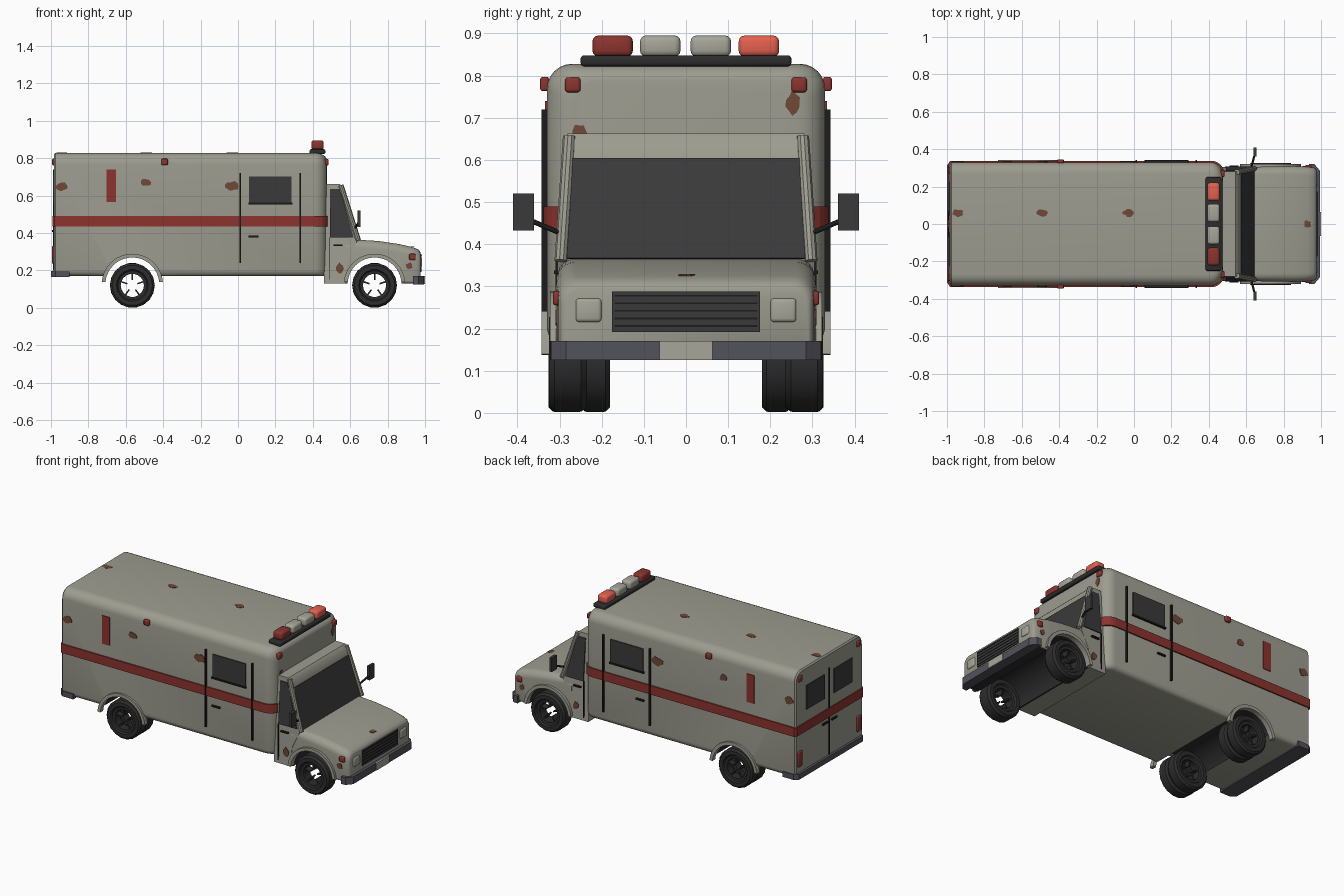
import bpy, bmesh, math, random
from mathutils import Vector

if "Cube" in bpy.data.objects:
    bpy.data.objects.remove(bpy.data.objects["Cube"])

random.seed(4)

def mat(name, *c):
    m = bpy.data.materials.new(name)
    m.diffuse_color = (*c, 1)
    m.use_nodes = True
    m.node_tree.nodes["Principled BSDF"].inputs["Base Color"].default_value = m.diffuse_color
    return m

BODY = mat("body_grey", .34, .335, .28)
LENS = mat("pale_lens", .38, .38, .32)
RED = mat("dark_red", .26, .034, .027)
BRIGHT = mat("bright_red", .78, .12, .08)
GLASS = mat("dark_glass", .042, .042, .042)
TYRE = mat("tyre_black", .026, .026, .027)
STEEL = mat("bumper_steel", .085, .085, .105)
RUST = mat("rust_brown", .16, .065, .035)
TRIM = mat("black_trim", .012, .012, .012)

def finish(name, bm, *mats):
    bmesh.ops.recalc_face_normals(bm, faces=bm.faces)
    me = bpy.data.meshes.new(name)
    bm.to_mesh(me)
    bm.free()
    ob = bpy.data.objects.new(name, me)
    bpy.context.collection.objects.link(ob)
    for m in mats:
        me.materials.append(m)
    return ob

def smooth(ob, angle=35):
    bpy.ops.object.select_all(action='DESELECT')
    ob.select_set(True)
    bpy.context.view_layer.objects.active = ob
    bpy.ops.object.shade_smooth_by_angle(angle=math.radians(angle))

def loft(name, rings, *mats, closed=False):
    bm = bmesh.new()
    vs = [[bm.verts.new(p) for p in r] for r in rings]
    n = len(vs[0])
    for a, b in zip(vs, vs[1:] + vs[:1] if closed else vs[1:]):
        for i in range(n):
            bm.faces.new((a[i], a[(i + 1) % n], b[(i + 1) % n], b[i]))
    if not closed:
        bm.faces.new(vs[0])
        bm.faces.new(vs[-1])
    return finish(name, bm, *mats)

def prism(name, pts, axis, a, b, *mats):
    put = {'x': lambda p, t: (t, p[0], p[1]), 'y': lambda p, t: (p[0], t, p[1]),
           'z': lambda p, t: (p[0], p[1], t)}[axis]
    return loft(name, [[put(p, t) for p in pts] for t in (a, b)], *mats)

def box(name, x, y, z, m, bevel=0):
    bm = bmesh.new()
    bmesh.ops.create_cube(bm, size=1)
    for v in bm.verts:
        v.co = [(r[0] + r[1]) / 2 + c * abs(r[1] - r[0]) for r, c in zip((x, y, z), v.co)]
    if bevel:
        bmesh.ops.bevel(bm, geom=bm.edges[:], offset=bevel, segments=3, profile=.5, affect='EDGES')
    ob = finish(name, bm, m)
    if bevel:
        smooth(ob)
    return ob

def rod(name, p, q, r, m):
    p, q = Vector(p), Vector(q)
    bm = bmesh.new()
    bmesh.ops.create_cone(bm, cap_ends=True, segments=10, radius1=r, radius2=r, depth=(q - p).length)
    rot = (q - p).to_track_quat('Z', 'Y')
    for v in bm.verts:
        v.co = rot @ v.co + (p + q) / 2
    ob = finish(name, bm, m)
    smooth(ob)

def arc(cx, cz, r, a0, a1, n):
    return [(cx + r * math.cos(math.radians(a0 + (a1 - a0) * i / n)),
             cz + r * math.sin(math.radians(a0 + (a1 - a0) * i / n))) for i in range(n + 1)]

def section(x, hw, zb, zt, rt, rb):
    pts = (arc(hw - rt, zt - rt, rt, 0, 90, 6) + arc(rt - hw, zt - rt, rt, 90, 180, 6)
           + arc(rb - hw, zb + rb, rb, 180, 270, 3) + arc(hw - rb, zb + rb, rb, 270, 360, 3))
    return [(x, y, z) for y, z in pts]

def cut_arch(ob, cx, dark_floor=False):
    # wheel channel right across the vehicle, lined in black
    cutter = prism("arch_cutter", arc(cx, .125, .145, 0, 350, 35), 'y', -.5, .5, TYRE)
    cutter.hide_render = True
    mod = ob.modifiers.new("arch", 'BOOLEAN')
    mod.operation, mod.solver, mod.object = 'DIFFERENCE', 'EXACT', cutter
    bpy.context.view_layer.objects.active = ob
    bpy.ops.object.modifier_apply(modifier="arch")
    bpy.data.objects.remove(cutter)
    for f in ob.data.polygons:
        c = f.center
        lining = math.hypot(c.x - cx, c.z - .125) < .1465 and abs(f.normal.y) < .3
        f.material_index = int(lining or (dark_floor and f.normal.z < -.9))
    smooth(ob)

FRONT, REAR = .73, -.565

# rear box body with rounded roof edges and rounded front corners
rings = [section(-.985, .322, .178, .82, .055, .03), section(-.977, .33, .17, .828, .06, .03)]
for i in range(7):
    a = math.radians(15 * i)
    d = .065 * (1 - math.cos(a))
    rings.append(section(.41 + .065 * math.sin(a), .33 - d, .17, .828 - d * .6, .06, .03))
cut_arch(loft("box_body", rings, BODY, TYRE), REAR)

# red band around the box
half = [(-.992, .325), (-.982, .338)] + arc(.413, .268, .07, 90, 0, 6)
prism("red_band", half + [(x, -y) for x, y in reversed(half)], 'z', .435, .49, RED)

# cab, narrowing upwards
def cab_y(z):
    return .305 - max(0, z - .36) * .08
prof = [(.46, .13), (.575, .13), (.585, .25), (.64, .362), (.57, .607), (.562, .645), (.543, .663), (.46, .663)]
cab = loft("cab", [[(x, s * cab_y(z), z) for x, z in prof] for s in (-1, 1)], BODY)
smooth(cab)
n = Vector((.24, 0, .07)).normalized() * .004
wind = [(.641, -.285, .366), (.641, .285, .366), (.571, .27, .604), (.571, -.27, .604)]
loft("windshield", [[Vector(p) + n * k for p in wind] for k in (-.5, 1)], GLASS)

# bonnet with front wings
hood = loft("bonnet", [section(x, hw, zb, zt, rt, .015) for x, hw, zb, zt, rt in (
    (.575, .303, .13, .36, .04), (.64, .305, .13, .364, .04), (.75, .308, .13, .357, .045),
    (.86, .309, .13, .341, .045), (.93, .306, .13, .325, .045), (.96, .302, .13, .314, .045),
    (.972, .296, .13, .303, .042), (.976, .29, .135, .293, .04))], BODY, TYRE)
cut_arch(hood, FRONT, True)

# nose details and bumpers
box("grille", (.97, .981), (-.175, .175), (.192, .288), GLASS)
for k in range(5):
    box("grille_bar", (.978, .983), (-.17, .17), (.204 + k * .018, .208 + k * .018), TRIM)
half = [(.935, .322), (.965, .32), (.994, .285)]
prism("front_bumper", half + [(x, -y) for x, y in reversed(half)], 'z', .125, .17, STEEL)
box("number_plate", (.99, .999), (-.063, .063), (.126, .17), LENS)
half = [(-.9, .336), (-.975, .336), (-1, .315)]
prism("rear_bumper", half + [(x, -y) for x, y in reversed(half)], 'z', .165, .198, STEEL)

# roof light bar
box("light_bar", (.383, .467), (-.25, .25), (.822, .848), TYRE, .008)
for y, m in ((-.174, RED), (-.061, LENS), (.059, LENS), (.173, BRIGHT)):
    box("beacon", (.392, .458), (y - .048, y + .048), (.845, .895), m, .014)

# rear door seam
box("rear_door_seam", (-.99, -.98), (-.004, .004), (.2, .74), TRIM)

def wheel(name, cx, y0, y1):
    h, c = (y1 - y0) / 2, (y0 + y1) / 2
    prof = [(.062, -.7), (.078, -.75), (.085, -1), (.108, -1), (.119, -.7), (.12, 0),
            (.119, .7), (.108, 1), (.085, 1), (.078, .75), (.062, .7)]
    rings = []
    for i in range(18):
        a = math.tau * i / 18
        rings.append([(cx + r * math.cos(a), c + t * h, .12 + r * math.sin(a)) for r, t in prof])
    smooth(loft(name, rings, TYRE, closed=True))
    # open wheel with thin radial fins
    for k in range(5):
        a = math.radians(18 + 72 * k)
        u, w = Vector((math.cos(a), 0, math.sin(a))), Vector((-math.sin(a), 0, math.cos(a))) * .004
        o = Vector((cx, 0, .12))
        quad = [o + u * .028 - w, o + u * .066 - w, o + u * .066 + w, o + u * .028 + w]
        loft(name + "_spoke", [[p + Vector((0, c + t * h, 0)) for p in quad] for t in (-.5, .5)], TYRE)

def rust(axis, face, u, v, ru, rv):
    pts = []
    for i in range(11):
        a, k = math.tau * i / 11, random.uniform(.7, 1.1)
        pts.append((u + ru * k * math.cos(a), v + rv * k * math.sin(a)))
    prism("rust_patch", pts, axis, face - .002, face + .002, RUST)

for s, side in ((-1, "right_"), (1, "left_")):
    def sbox(name, x, y, z, m, bevel=0):
        box(side + name, x, sorted((s * y[0], s * y[1])), z, m, bevel)

    # wheels: single front, twin rear
    wheel(side + "front_wheel", FRONT, *sorted((s * .235, s * .325)))
    wheel(side + "rear_outer_wheel", REAR, *sorted((s * .256, s * .326)))
    wheel(side + "rear_inner_wheel", REAR, *sorted((s * .18, s * .25)))
    # wheel arch lips
    for cx, y0, y1 in ((FRONT, .29, .322), (REAR, .315, .343)):
        lip = arc(cx, .125, .164, 5, 175, 18) + arc(cx, .125, .144, 175, 5, 18)
        smooth(prism(side + "arch_lip", lip, 'y', s * y0, s * y1, BODY))
    # cab window, pillar, door
    win = [(.492, .375), (.618, .375), (.556, .6), (.54, .635), (.492, .635)]
    loft(side + "cab_window", [[(x, s * (cab_y(z) + d), z) for x, z in win] for d in (-.002, .004)], GLASS)
    rod(side + "pillar", (.55, s * .277, .655), (.643, s * .297, .36), .015, BODY)
    sbox("cab_door_handle", (.51, .56), (.3, .313), (.33, .338), TRIM)
    sbox("cab_door_seam", (.488, .493), (.3, .309), (.15, .375), TRIM)
    # mirror
    rod(side + "mirror_arm", (.625, s * .295, .425), (.645, s * .37, .457), .006, TYRE)
    sbox("mirror", (.638, .654), (.36, .41), (.433, .52), GLASS)
    # side door of the box
    for x in (.013, .334):
        sbox("door_seam", (x - .004, x + .004), (.32, .343), (.24, .72), TRIM)
    sbox("side_window", (.06, .286), (.328, .337), (.56, .703), GLASS)
    sbox("window_sill", (.055, .291), (.328, .342), (.552, .562), TRIM)
    sbox("door_handle", (.055, .11), (.328, .34), (.376, .386), TRIM)
    # side reflector panel and marker lamps
    sbox("red_panel", (-.703, -.652), (.328, .335), (.565, .74), RED)
    sbox("side_marker", (-.41, -.375), (.325, .346), (.763, .797), RED, .006)
    sbox("front_marker", (.46, .484), (.25, .287), (.76, .796), RED, .008)
    sbox("rear_marker", (-.994, -.975), (.27, .305), (.762, .797), RED, .006)
    sbox("tail_lamp", (-.994, -.975), (.27, .31), (.235, .33), RED, .006)
    sbox("rear_window", (-.99, -.98), (.045, .225), (.565, .715), GLASS)
    sbox("rear_handle", (-.995, -.98), (.02, .07), (.405, .415), TRIM)
    # head and turn lamps
    sbox("headlamp", (.965, .983), (.2, .262), (.215, .272), LENS, .009)
    sbox("turn_lamp", (.915, .95), (.295, .316), (.255, .289), RED, .007)
    # rust on the flanks
    for x, z, r in ((-.94, .65, .035), (-.49, .67, .03), (-.035, .65, .038)):
        rust('y', s * .331, x, z, r, r * .75)
    rust('y', s * .306, .545, .21, .02, .03)
    rust('y', s * .308, .915, .225, .02, .02)

# rust on the box front, roof and bonnet
rust('x', .475, .255, .735, .02, .028)
rust('x', .475, -.25, .66, .02, .028)
for x in (-.94, -.49, -.03):
    rust('z', .828, x, .06, .03, .022)
rust('z', .327, .925, 0, .022, .02)
